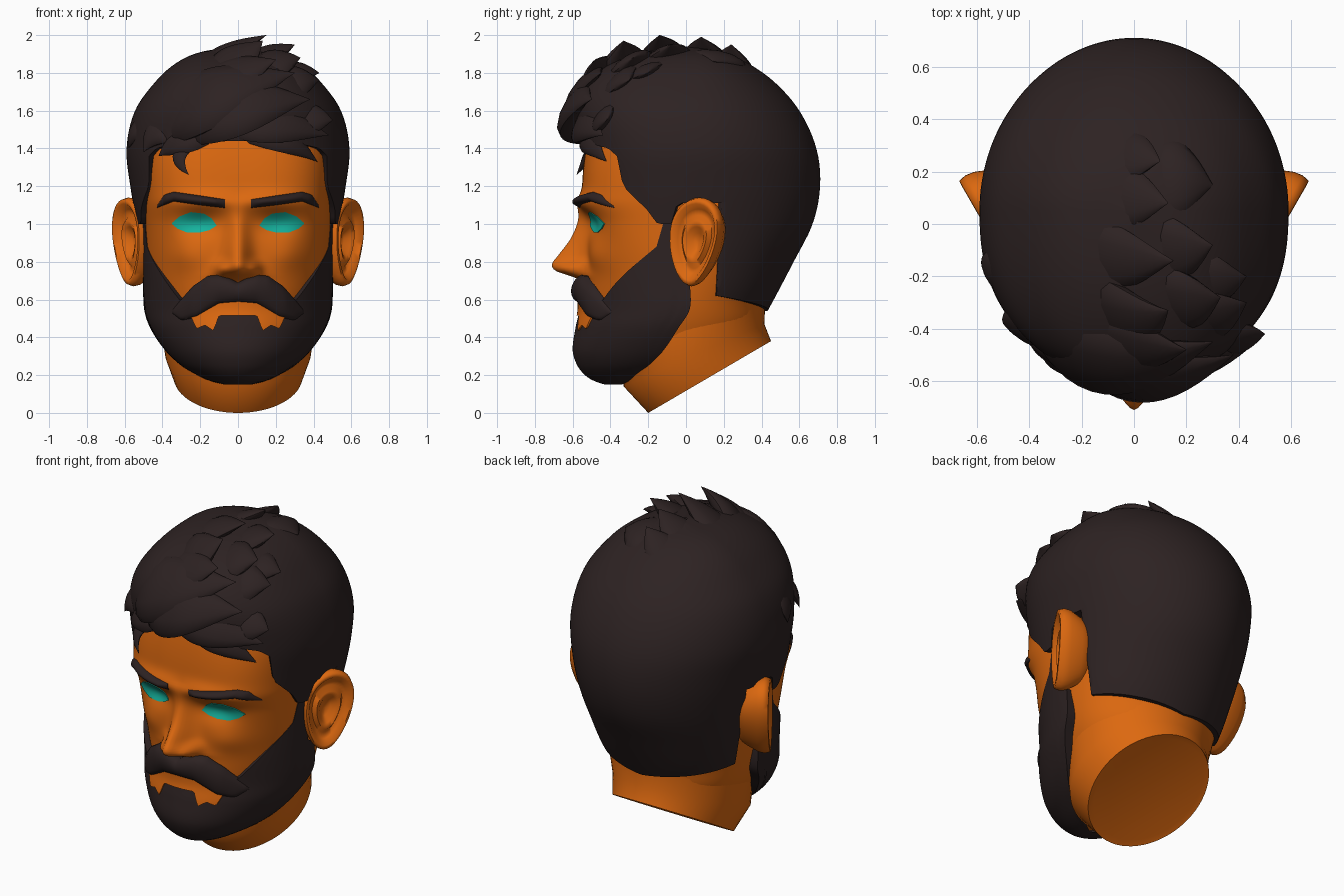
import bpy
import bmesh
from math import sin, cos, pi, sqrt, exp, radians, copysign
from mathutils import Vector

cube = bpy.data.objects.get("Cube")
if cube:
    bpy.data.objects.remove(cube, do_unlink=True)


def material(name, colour):
    mat = bpy.data.materials.new(name)
    mat.use_nodes = True
    mat.diffuse_color = (*colour, 1)
    shader = next(n for n in mat.node_tree.nodes if n.type == 'BSDF_PRINCIPLED')
    shader.inputs["Base Color"].default_value = (*colour, 1)
    shader.inputs["Roughness"].default_value = 0.8
    return mat


SKIN = material("orange skin", (0.72, 0.14, 0.005))
HAIR = material("dark brown hair", (0.026, 0.016, 0.016))
TEAL = material("teal eye", (0.008, 0.46, 0.35))


def spline(table, k):
    """Smooth interpolation of table rows (key, value, value...)."""
    k = min(max(k, table[0][0]), table[-1][0])
    i = next(j for j in range(len(table) - 1) if k <= table[j + 1][0])
    a, b = table[i], table[i + 1]
    p, q = table[max(i - 1, 0)], table[min(i + 2, len(table) - 1)]
    h = b[0] - a[0]
    t = (k - a[0]) / h
    out = []
    for c in range(1, len(a)):
        ma = (b[c] - p[c]) / (b[0] - p[0]) * h
        mb = (q[c] - a[c]) / (q[0] - a[0]) * h
        d = a[c] - b[c]
        out.append(a[c] + t * (ma + t * (-3 * d - 2 * ma - mb + t * (2 * d + ma + mb))))
    return out


def linear(table, k):
    for (a, u), (b, v) in zip(table, table[1:]):
        if k <= b:
            return u + (v - u) * max(k - a, 0) / (b - a)
    return table[-1][1]


def add_grid(bm, rows, wrap=False, caps=False):
    verts = [[bm.verts.new(p) for p in row] for row in rows]
    n = len(rows[0])
    for r, s in zip(verts, verts[1:]):
        for i in range(n if wrap else n - 1):
            j = (i + 1) % n
            bm.faces.new((r[i], r[j], s[j], s[i]))
    if caps:
        bm.faces.new(verts[0])
        bm.faces.new(verts[-1])


def finish(bm, name, mat, angle=50):
    bmesh.ops.remove_doubles(bm, verts=bm.verts, dist=0.0003)
    bmesh.ops.recalc_face_normals(bm, faces=bm.faces)
    mesh = bpy.data.meshes.new(name)
    bm.to_mesh(mesh)
    bm.free()
    mesh.materials.append(mat)
    mesh.shade_smooth()
    mesh.set_sharp_from_angle(angle=radians(angle))
    obj = bpy.data.objects.new(name, mesh)
    bpy.context.collection.objects.link(obj)


def grid_object(name, rows, mat, wrap=False, caps=False, angle=50):
    bm = bmesh.new()
    add_grid(bm, rows, wrap, caps)
    finish(bm, name, mat, angle)


# Head: height, half width, front depth, back depth, squareness of the front
HEAD = [(.2, .18, -.45, .05, 2), (.3, .33, -.5, .25, 2), (.45, .41, -.52, .39, 2),
        (.6, .455, -.53, .42, 2), (.8, .485, -.525, .5, 2.2), (1, .492, -.525, .58, 2.7),
        (1.13, .495, -.55, .62, 3), (1.4, .5, -.53, .62, 2.8), (1.6, .47, -.47, .54, 2.2),
        (1.8, .3, -.27, .3, 2)]
# Nose: height, protrusion, half width
NOSE = [(.69, 0, .09), (.72, .07, .1), (.75, .16, .085), (.785, .185, .075),
        (.83, .155, .065), (.92, .09, .06), (1.02, .045, .06), (1.15, 0, .08)]


def blob(x, z, cx, cz, sx, sz):
    return exp(-((x - cx) / sx) ** 2 - ((z - cz) / sz) ** 2)


def relief(x, z):
    x = abs(x)
    out, width = spline(NOSE, z)
    out *= exp(-(x / width) ** 2)
    out += .05 * blob(x, z, .085, .765, .035, .035)    # nostril wings
    out += .03 * blob(x, z, .17, 1.12, .2, .05)        # brow ridge
    out -= .035 * blob(x, z, .2, 1, .11, .065)         # eye sockets
    return out + .02 * blob(x, z, .27, .83, .1, .08)   # cheeks


def face_y(x, z):
    w, front, _, n = spline(HEAD, z)
    c = max(0, 1 - abs(x / w) ** n) ** (1 / n)
    return front * c - relief(x, z) * min(1, 3 * c)


rows = []
for r in range(121):
    z = .2 + 1.6 * r / 120
    w, _, back, _ = spline(HEAD, z)
    row = []
    for i in range(192):
        a = 2 * pi * i / 192
        x = w * sin(a)
        row.append((x, face_y(x, z) if cos(a) > 0 else -back * cos(a), z))
    rows.append(row)
grid_object("head", rows, SKIN, wrap=True, caps=True)

# Neck: tilted rings, each from a front point to a back point
rows = []
for yf, zf, yb, zb, w in [(-.17, .025, .42, .37, .31), (-.2, 0, .45, .38, .34),
                          (-.33, .14, .415, .47, .385), (-.34, .4, .42, .6, .415),
                          (-.3, .7, .42, .75, .43)]:
    f, b = Vector((0, yf, zf)), Vector((0, yb, zb))
    rows.append([(f + b) / 2 + (f - b) / 2 * cos(a) + Vector((w * sin(a), 0, 0))
                 for a in (2 * pi * i / 64 for i in range(64))])
grid_object("neck", rows, SKIN, wrap=True, caps=True, angle=75)

# Ears: rim and bowl rings on a plane that flares backward
for side, label in ((1, "left"), (-1, "right")):
    rows = []
    for size, depth in ((.5, -.19), (.8, -.11), (.97, -.045), (1, -.01), (.96, .02), (.86, .022),
                        (.74, -.01), (.6, -.02), (.48, .005), (.34, -.005), (.2, -.035), (.02, -.04)):
        row = []
        for i in range(40):
            a = 2 * pi * i / 40
            u = size * cos(a) * (.145 + .035 * sin(a)) + .025 * size * sin(a)
            row.append((side * (.575 + .5 * u + .87 * depth), .045 + .87 * u - .5 * depth,
                        .905 + .235 * size * sin(a)))
        rows.append(row)
    grid_object(label + "_ear", rows, SKIN, wrap=True, caps=True, angle=70)

# Beard: height, half width, front depth, rear edge depth
BEARD = [(.15, .07, -.43, -.34), (.17, .15, -.49, -.3), (.2, .215, -.535, -.26),
         (.25, .3, -.575, -.2), (.33, .385, -.6, -.12), (.45, .465, -.585, -.04),
         (.55, .497, -.565, .02), (.7, .502, -.57, .02), (.88, .506, -.55, .02), (1.2, .515, -.53, .02)]
BEARD_TOP = [(0, .69), (15, .7), (37, .59), (57, .76), (72, .88), (76, 1.02), (80, 1.05),
             (84, .74), (90, .7)]


def beard_y(x, z):
    w, front, rear = spline(BEARD, z)
    return rear + (front - rear) * sqrt(max(0, 1 - (x / w) ** 2))


rows = [[(0, -.38, .15)] * 93]
for r in range(42):
    row = []
    for i in range(-46, 47):
        deg = max(-90, min(90, i * 2))
        z = .15 + (linear(BEARD_TOP, abs(deg)) - .15) * min(r, 40) / 40
        w, front, rear = spline(BEARD, z)
        inset = .9 if r > 40 else .78 if abs(i) > 45 else 1
        row.append((inset * w * sin(radians(deg)), rear + inset * (front - rear) * cos(radians(deg)), z))
    rows.append(row)
grid_object("beard", rows, HAIR)


def patch(name, surface, x0, x1, low, high, off, mat, rounded=True, nx=48, nz=10):
    """Raised strip on a surface, its border sunk below it."""
    rows = []
    for j in range(-1, nz + 2):
        v = min(max(j / nz, 0), 1)
        row = []
        for i in range(-1, nx + 2):
            u = min(max(i / nx, 0), 1)
            x = x0 + (x1 - x0) * u
            lo, hi = linear(low, abs(x)), linear(high, abs(x))
            z = lo + (hi - lo) * v
            lift = off
            if rounded:
                lift *= sqrt(max(0, sin(pi * v))) * min(1, .15 + 2 * sin(pi * u))
            if j in (-1, nz + 1) or i in (-1, nx + 1):
                lift = -.5 * off
            row.append((x, surface(x, z) - lift, z))
        rows.append(row)
    grid_object(name, rows, mat)


# Moustache and the bare skin of the mouth under it
patch("moustache", beard_y, -.35, .35,
      [(0, .585), (.1, .575), (.22, .505), (.3, .49), (.35, .53)],
      [(0, .69), (.04, .71), (.1, .73), (.16, .725), (.24, .67), (.31, .59), (.35, .54)], .04, HAIR)
patch("mouth_skin", beard_y, -.245, .245,
      [(0, .515), (.1, .515), (.13, .435), (.175, .465), (.22, .445), (.245, .5)],
      [(0, .6), (.1, .59), (.2, .545), (.245, .51)], .009, SKIN, rounded=False)

# Eyes and eyebrows
for side, label in ((1, "left"), (-1, "right")):
    patch(label + "_eye", face_y, side * .115, side * .35,
          [(.115, .99), (.15, .968), (.2, .955), (.27, .955), (.32, .975), (.35, 1)],
          [(.115, .995), (.14, 1.03), (.18, 1.055), (.25, 1.063), (.31, 1.04), (.35, 1.005)],
          .006, TEAL, rounded=False)
    patch(label + "_eyebrow", face_y, side * .07, side * .43,
          [(.07, 1.085), (.2, 1.1), (.34, 1.12), (.43, 1.085)],
          [(.07, 1.13), (.2, 1.15), (.34, 1.17), (.39, 1.155), (.43, 1.095)], .028, HAIR)

# Hair cap: height, half width, front depth, back depth
CAP = [(.5, .38, -.4, .41), (.6, .45, -.45, .465), (.8, .5, -.5, .57), (1, .535, -.52, .67),
       (1.2, .57, -.54, .71), (1.4, .59, -.56, .69), (1.6, .545, -.59, .6), (1.75, .44, -.54, .47),
       (1.85, .33, -.4, .33), (1.91, .2, -.22, .2), (1.94, .02, 0, .06)]
HAIRLINE = [(0, 1.44), (27, 1.43), (44, 1.4), (50, 1.36), (53, 1.2), (67, 1.08), (73, 1), (80, 1),
            (83, 1.11), (102.5, 1.11), (105, .62), (140, .58), (180, .54)]
rows = []
for r in range(-1, 49):
    row = []
    for i in range(144):
        deg = i * 2.5 - 180
        z = max(linear(HAIRLINE, abs(deg)), .54 + 1.4 * sin(max(r, 0) / 48 * pi / 2))
        w, front, back = spline(CAP, z)
        s, c = sin(radians(deg)), cos(radians(deg))
        k = .87 if r < 0 else 1
        if c > 0:   # squarer toward the forehead
            s, c = copysign(abs(s) ** .85, s), c ** .85
        reach = .05 - front if c > 0 else back - .05
        row.append((k * w * s, .05 - k * reach * c, z))
    rows.append(row)
grid_object("hair_cap", rows, HAIR, wrap=True)


def locks(name, specs):
    """Tapered locks through a buried root, a middle and a tip, flat against the head."""
    bm = bmesh.new()
    centre = Vector((0, .05, 1.2))
    for *coords, width in specs:
        a, m, b = (Vector(coords[i:i + 3]) for i in (0, 3, 6))
        c = 2 * m - (a + b) / 2
        a = a.lerp(centre, .1)
        rows = []
        for s in range(17):
            t = s / 16
            p = a * (1 - t) ** 2 + c * 2 * t * (1 - t) + b * t * t
            tangent = ((c - a) * (1 - t) + (b - c) * t).normalized()
            across = tangent.cross(p - centre).normalized()
            out = across.cross(tangent)
            size = width * max(.01, sin(pi * (.12 + .88 * t)))
            rows.append([p + across * size * cos(q) + out * size * .4 * sin(q)
                         for q in (2 * pi * i / 12 for i in range(12))])
        add_grid(bm, rows, wrap=True, caps=True)
    finish(bm, name, HAIR)


# Locks combed across the crown
locks("crown_locks", [
    (-.3, -.1, 1.8, -.1, -.13, 1.89, .15, -.14, 2, .14),
    (-.25, .12, 1.81, -.05, .1, 1.89, .13, .08, 1.99, .13),
    (-.25, .28, 1.74, -.05, .26, 1.84, .1, .24, 1.95, .12),
    (-.25, -.33, 1.73, -.05, -.36, 1.84, .13, -.33, 1.97, .16),
    (0, -.1, 1.87, .15, -.1, 1.9, .3, -.08, 1.95, .13),
    (0, -.3, 1.8, .18, -.3, 1.85, .33, -.28, 1.88, .14),
    (.1, -.2, 1.79, .28, -.22, 1.81, .43, -.2, 1.8, .12),
    (.1, -.4, 1.71, .28, -.36, 1.76, .43, -.3, 1.76, .13),
    (0, .15, 1.84, .15, .16, 1.87, .3, .15, 1.86, .17)])

# Swept fringe and temple locks
locks("fringe_locks", [
    (-.44, -.33, 1.5, -.14, -.52, 1.68, .3, -.45, 1.8, .2),
    (-.3, -.4, 1.68, -.05, -.46, 1.78, .2, -.48, 1.87, .15),
    (-.3, -.48, 1.5, 0, -.59, 1.62, .38, -.5, 1.66, .17),
    (-.1, -.54, 1.55, .18, -.55, 1.54, .48, -.44, 1.47, .12),
    (0, -.53, 1.5, .22, -.53, 1.46, .42, -.42, 1.33, .08),
    (.2, -.51, 1.6, .38, -.45, 1.57, .5, -.42, 1.55, .1),
    (-.2, -.54, 1.5, -.31, -.53, 1.38, -.26, -.58, 1.26, .045),
    (-.1, -.53, 1.53, -.28, -.51, 1.46, -.42, -.43, 1.36, .09),
    (-.3, -.45, 1.55, -.42, -.4, 1.5, -.5, -.38, 1.38, .1),
    (-.4, -.25, 1.6, -.52, -.19, 1.52, -.58, -.15, 1.4, .1)])
